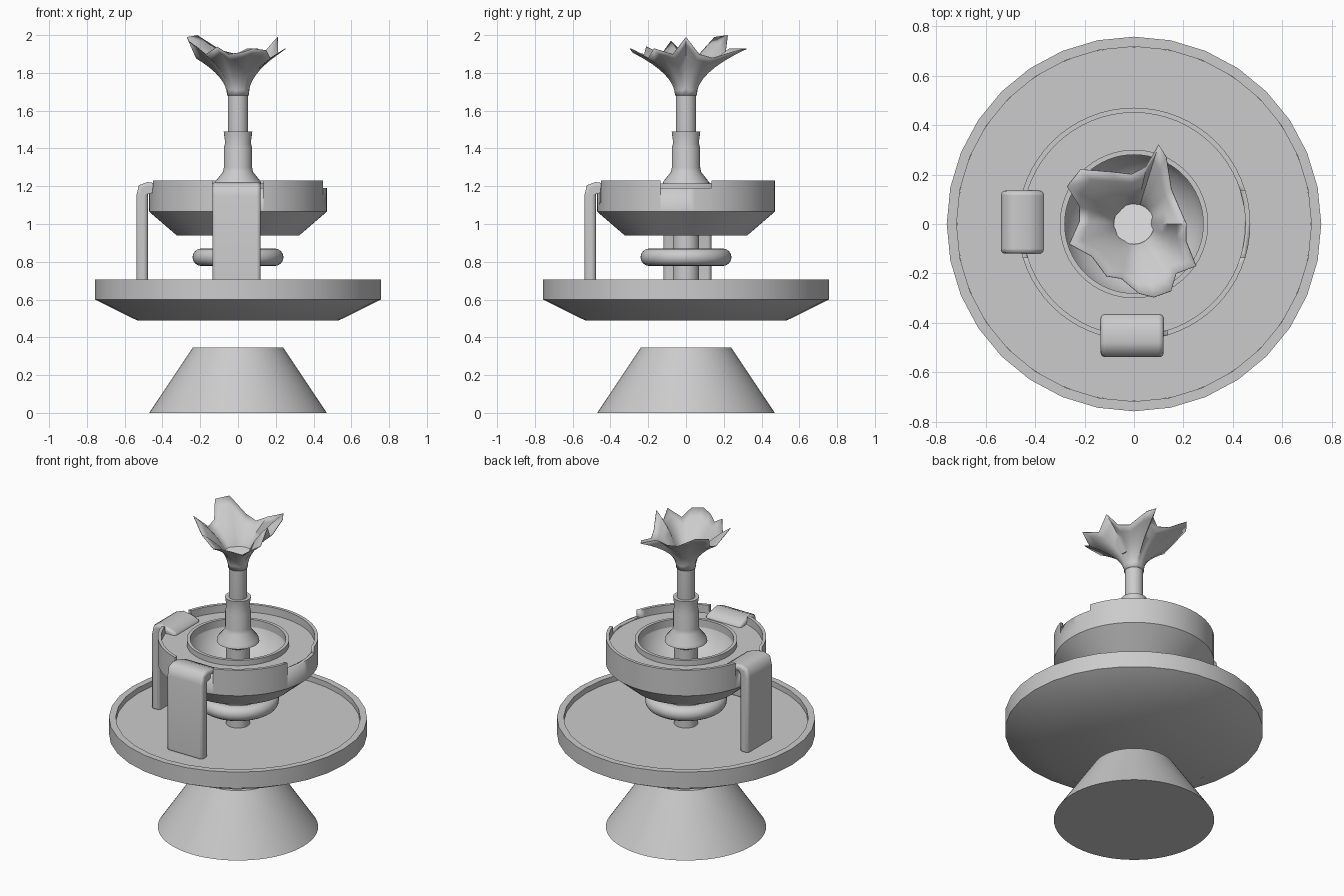
import bpy, bmesh, math
from mathutils import Matrix

if "Cube" in bpy.data.objects:
    bpy.data.objects.remove(bpy.data.objects["Cube"])


def material(name, c):
    m = bpy.data.materials.new(name)
    m.diffuse_color = (c, c, c, 1)
    m.use_nodes = True
    m.node_tree.nodes["Principled BSDF"].inputs["Base Color"].default_value = m.diffuse_color
    return m


STONE = material("grey stone", 0.6)
WHITE = material("white water", 1.0)


def finish(name, bm, mat=STONE, angle=35):
    """Turn a bmesh into a named, smooth-shaded object."""
    bmesh.ops.recalc_face_normals(bm, faces=bm.faces)
    me = bpy.data.meshes.new(name)
    bm.to_mesh(me)
    bm.free()
    me.materials.append(mat)
    ob = bpy.data.objects.new(name, me)
    bpy.context.collection.objects.link(ob)
    bpy.ops.object.select_all(action='DESELECT')
    bpy.context.view_layer.objects.active = ob
    ob.select_set(True)
    bpy.ops.object.shade_smooth_by_angle(angle=math.radians(angle))
    return ob


def lathe(name, profile, sides=64, mat=STONE):
    """Spin an (r, z) profile around the z axis."""
    bm = bmesh.new()
    vs = [bm.verts.new((r, 0, z)) for r, z in profile]
    es = [bm.edges.new(p) for p in zip(vs, vs[1:])]
    bmesh.ops.spin(bm, geom=vs + es, axis=(0, 0, 1), cent=(0, 0, 0),
                   angle=2 * math.pi, steps=sides, use_duplicate=False)
    bmesh.ops.remove_doubles(bm, verts=bm.verts, dist=1e-5)
    return finish(name, bm, mat)


# foot and lower basin
lathe("foot", [(0, 0), (.47, 0), (.24, .345), (0, .345)])
lathe("lower_basin", [(0, .49), (.535, .49), (.757, .6), (.757, .705),
                      (.717, .705), (.717, .64), (0, .64)], 32)
lathe("lower_water", [(0, .67), (.716, .67), (.716, .65)])

# column, ring and collar
lathe("column", [(0, .65), (.07, .65), (.07, 1.2), (0, 1.2)], 32)
bpy.ops.mesh.primitive_torus_add(major_radius=.195, minor_radius=.046,
                                 major_segments=48, minor_segments=16,
                                 location=(0, 0, .824))
ring = bpy.context.object
ring.name = "column_ring"
ring.data.materials.append(STONE)
bpy.ops.object.shade_smooth_by_angle(angle=math.radians(35))
lathe("collar", [(.06, 1.17), (.125, 1.205), (.12, 1.225), (.08, 1.275),
                 (.075, 1.3), (.075, 1.4), (.068, 1.43), (.076, 1.49),
                 (.05, 1.49)], 32)

# upper bowl with sunken centre
bowl = lathe("upper_bowl", [(0, .94), (.325, .94), (.47, 1.065), (.47, 1.23),
                            (.45, 1.23), (.45, 1.18), (.285, 1.18),
                            (.255, 1.1), (.18, 1.04), (.07, 1.0), (0, 1.0)])
lathe("inner_lip", [(.28, 1.16), (.28, 1.215), (.30, 1.215), (.30, 1.17)])

# spillway notches on three sides of the rim
bm = bmesh.new()
for x, y in ((-.46, 0), (.46, 0), (0, -.46)):
    size = (.1, .27, .1, 1) if x else (.27, .1, .1, 1)
    bmesh.ops.create_cube(bm, size=1, matrix=Matrix.Translation((x, y, 1.24))
                          @ Matrix.Diagonal(size))
cutter = finish("notch_cutter", bm)
cutter.hide_render = True
cutter.hide_set(True)
cut = bowl.modifiers.new("notches", 'BOOLEAN')
cut.object = cutter
cut.operation = 'DIFFERENCE'
bpy.context.view_layer.objects.active = bowl
bpy.ops.object.modifier_apply(modifier=cut.name)
bpy.data.objects.remove(cutter)

# falling water sheets over the front and left notches
SIDE = [(-.36, 1.165), (-.37, 1.195), (-.42, 1.213), (-.48, 1.222),
        (-.525, 1.205), (-.538, 1.15), (-.538, .66), (-.477, .66),
        (-.477, 1.16), (-.46, 1.185), (-.40, 1.165)]
for name, turn in (("front_waterfall", 0), ("left_waterfall", -90)):
    bm = bmesh.new()
    face = bm.faces.new([bm.verts.new((-.135, y, z)) for y, z in SIDE])
    new = bmesh.ops.extrude_face_region(bm, geom=[face])["geom"]
    bmesh.ops.translate(bm, vec=(.255, 0, 0),
                        verts=[v for v in new if isinstance(v, bmesh.types.BMVert)])
    bm.transform(Matrix.Rotation(math.radians(turn), 4, 'Z'))
    sheet = finish(name, bm, angle=60)
    bevel = sheet.modifiers.new("soft edges", 'BEVEL')
    bevel.width = .02
    bevel.segments = 3
    bevel.limit_method = 'ANGLE'
    bevel.angle_limit = math.radians(60)

# upper pipe
lathe("upper_pipe", [(.05, 1.45), (.054, 1.49), (.054, 1.69)], 32)

# ragged flower-shaped splash: tip points, blended down to the pipe
RIM = [(.21, 0, 1.99), (.18, .07, 1.9), (.15, .14, 1.88), (.13, .27, 1.92),
       (.10, .32, 1.93), (.05, .23, 1.93), (-.01, .2, 1.9), (-.09, .21, 1.92),
       (-.215, .22, 2.0), (-.27, .15, 1.99), (-.22, .07, 1.9),
       (-.22, .01, 1.88), (-.26, -.08, 1.97), (-.17, -.13, 1.9),
       (-.11, -.21, 1.94), (-.05, -.22, 1.9), (.02, -.28, 1.91),
       (.08, -.295, 1.93), (.15, -.27, 1.92), (.17, -.2, 1.88),
       (.25, -.17, 1.93), (.21, -.07, 1.9)]
bm = bmesh.new()
rings = []
for i in range(9):
    t = i / 8
    row = []
    for x, y, z in RIM:
        k = .054 / math.hypot(x, y) * (1 - t * t) + t * t
        row.append(bm.verts.new((x * k, y * k, 1.68 + (z - 1.68) * t)))
    rings.append(row)
n = len(RIM)
for a, b in zip(rings, rings[1:]):
    for j in range(n):
        bm.faces.new((a[j], a[(j + 1) % n], b[(j + 1) % n], b[j]))
splash = finish("splash_petals", bm, angle=60)
shell = splash.modifiers.new("thickness", 'SOLIDIFY')
shell.thickness = .004
# pale pool in the throat of the splash
lathe("throat_pool", [(0, 1.775), (.082, 1.775)], 32, WHITE)
